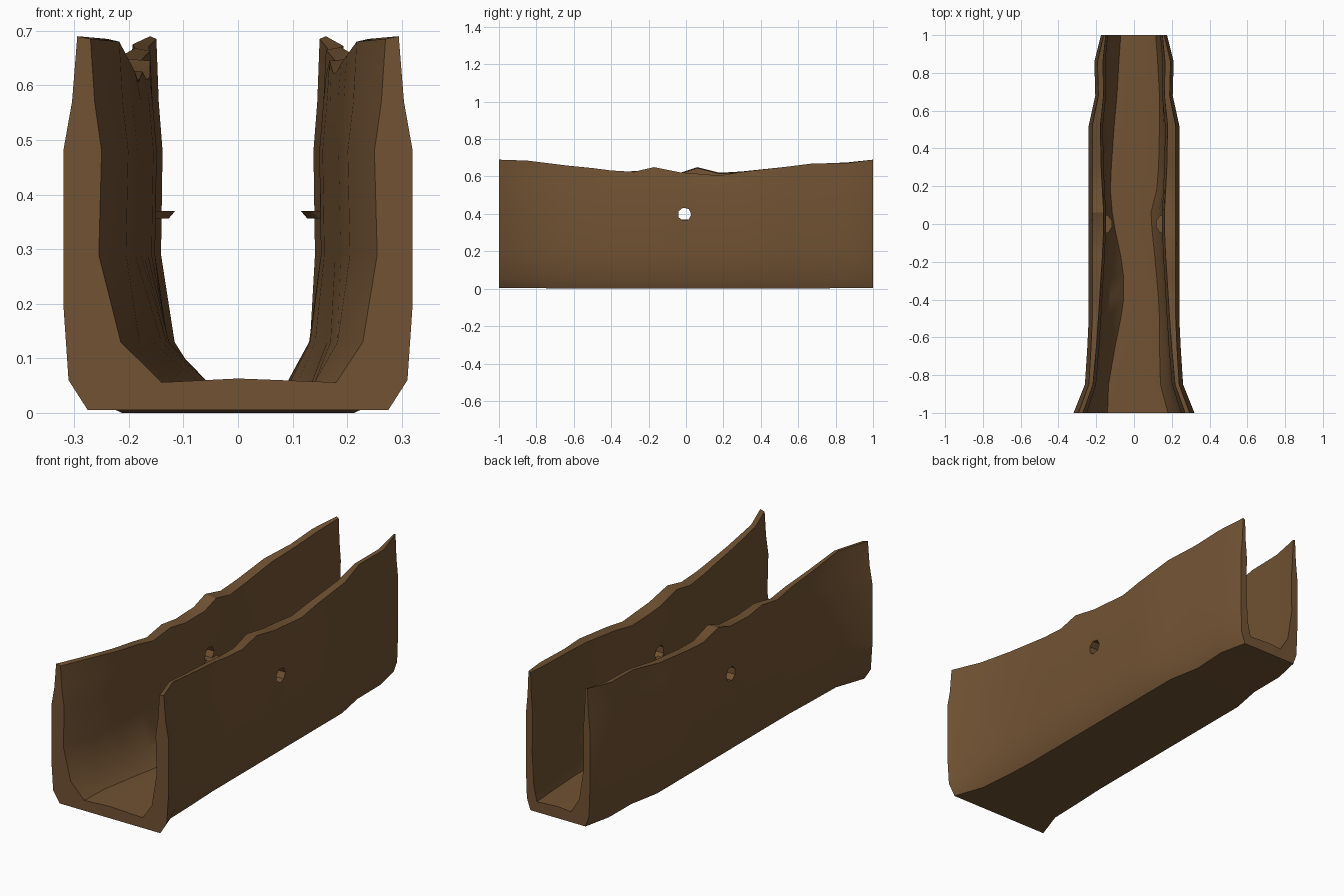
import bpy, bmesh, math

if "Cube" in bpy.data.objects:
    bpy.data.objects.remove(bpy.data.objects["Cube"])

wood = bpy.data.materials.new("wood")
wood.diffuse_color = (0.165, 0.085, 0.033, 1)
wood.use_nodes = True
wood.node_tree.nodes["Principled BSDF"].inputs["Base Color"].default_value = wood.diffuse_color

# Stations along the trough:
# y, outer half width, inner half width, floor left, floor right, top left, top right
STATIONS = [
    (-1.00, .320, .255, .14, .18, .69, .69),
    (-0.85, .260, .205, .135, .14, .685, .685),
    (-0.65, .247, .188, .10, .135, .65, .66),
    (-0.50, .240, .178, .07, .135, .63, .645),
    (-0.40, .240, .172, .055, .13, .61, .632),
    (-0.28, .240, .165, .055, .12, .63, .625),
    (-0.17, .240, .158, .07, .11, .615, .65),
    (-0.03, .240, .152, .10, .095, .62, .622),
    (0.06, .240, .152, .115, .09, .65, .615),
    (0.18, .240, .158, .125, .12, .62, .605),
    (0.30, .240, .164, .12, .13, .627, .625),
    (0.52, .240, .168, .105, .135, .65, .65),
    (0.68, .205, .152, .09, .135, .668, .67),
    (0.86, .210, .155, .08, .125, .675, .672),
    (1.00, .175, .141, .07, .115, .69, .69),
]


def half_section(side, y, w, iw, floor, top, base):
    """Points of one wall, from outer base over the rim to the inner floor."""
    pts = [(.86 * w, base), (.97 * w, .06), (w, .2), (w, .48), (.95 * w, .57),
           (.92 * w, top),
           (1.06 * iw, top - .005), (1.03 * iw, .57), (.98 * iw, .48), (iw, .29),
           (.65 * iw + .35 * floor, .13), (floor, .056)]
    return [(side * x, y, z) for x, z in pts]


def finish(ob, angle=30):
    ob.data.materials.append(wood)
    bpy.ops.object.select_all(action='DESELECT')
    ob.select_set(True)
    bpy.context.view_layer.objects.active = ob
    bpy.ops.object.shade_smooth_by_angle(angle=math.radians(angle))


def mesh_object(name, bm):
    bmesh.ops.recalc_face_normals(bm, faces=bm.faces)
    me = bpy.data.meshes.new(name)
    bm.to_mesh(me)
    bm.free()
    ob = bpy.data.objects.new(name, me)
    bpy.context.collection.objects.link(ob)
    return ob


# Hollowed trough body: U-shaped sections joined along y
bm = bmesh.new()
rings = []
for y, w, iw, fl, fr, tl, tr in STATIONS:
    base = .005 if abs(y) > .84 else 0
    left = half_section(-1, y, w, iw, fl, tl, base)
    right = half_section(1, y, w, iw, fr, tr, base)
    ring = left + [(0, y, .063)] + right[::-1]
    rings.append([bm.verts.new(p) for p in ring])
n = len(rings[0])
for a, b in zip(rings, rings[1:]):
    for i in range(n):
        j = (i + 1) % n
        bm.faces.new((a[i], a[j], b[j], b[i]))
for ring in (rings[0], rings[-1]):
    bm.faces.new(ring)
trough = mesh_object("trough", bm)

# Peg holes through both walls
bpy.ops.mesh.primitive_cylinder_add(vertices=7, radius=.036, depth=1,
                                    location=(0, -.008, .398),
                                    rotation=(0, math.pi / 2, 0))
cutter = bpy.context.object
cutter.name = "hole_cutter"
cut = trough.modifiers.new("holes", 'BOOLEAN')
cut.operation = 'DIFFERENCE'
cut.solver = 'EXACT'
cut.object = cutter
bpy.context.view_layer.objects.active = trough
bpy.ops.object.modifier_apply(modifier="holes")
bpy.data.objects.remove(cutter)
finish(trough)

# Splintered lip under each hole, poking into the trough
for side, name in ((-1, "splinter_left"), (1, "splinter_right")):
    outline = [(.17, -.055), (.135, -.045), (.115, -.012), (.118, .02),
               (.138, .045), (.17, .055)]
    bm = bmesh.new()
    top = [bm.verts.new((side * x, y, .370)) for x, y in outline]
    low = [bm.verts.new((side * (x + .012), y * .8, .356)) for x, y in outline]
    bm.faces.new(top)
    bm.faces.new(low)
    for i in range(len(top)):
        j = (i + 1) % len(top)
        bm.faces.new((top[i], top[j], low[j], low[i]))
    finish(mesh_object(name, bm))
